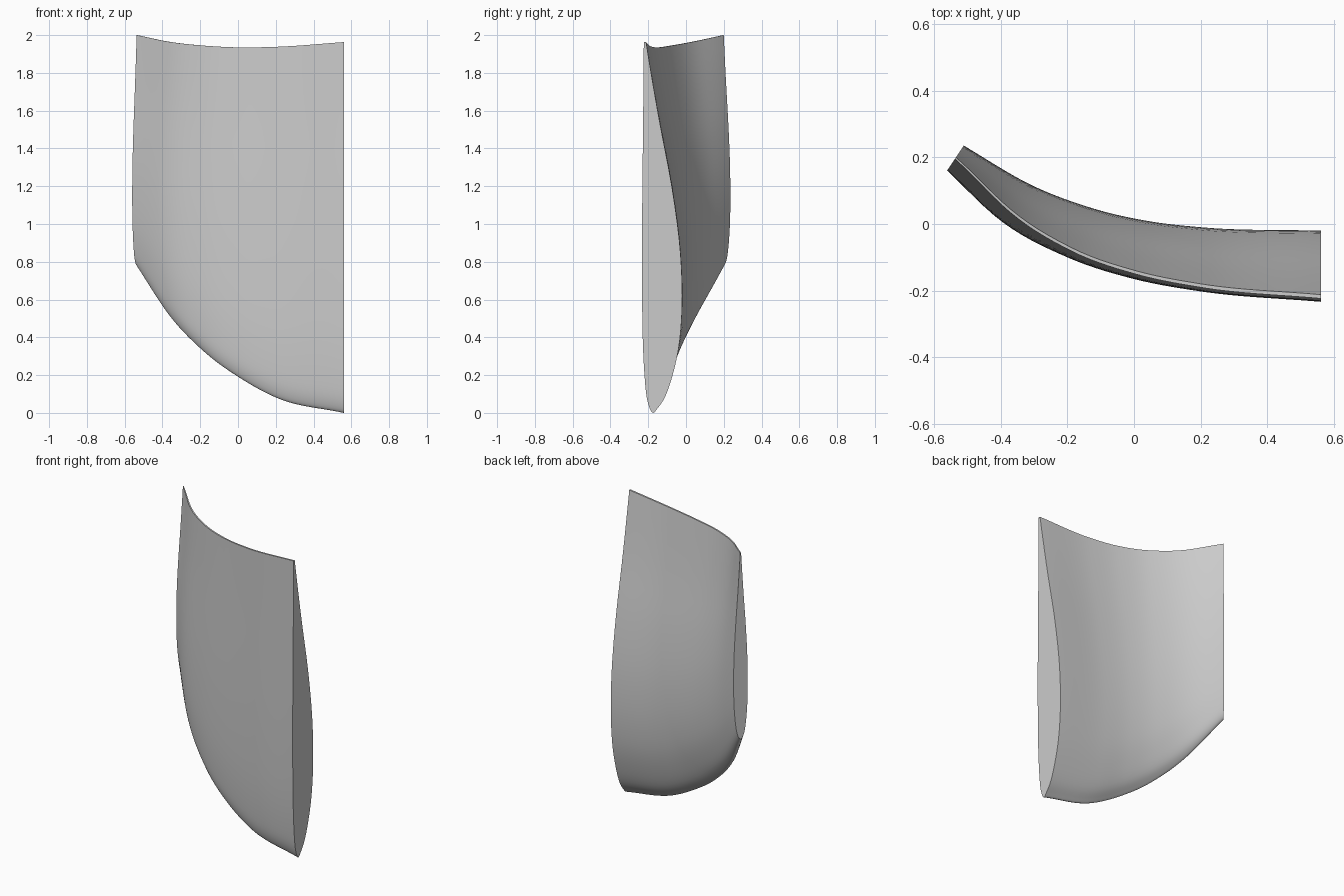
import bpy
import bmesh
import math
from mathutils import Vector

cube = bpy.data.objects.get("Cube")
if cube:
    bpy.data.objects.remove(cube)

grey = bpy.data.materials.new("plain_grey")
grey.use_nodes = True
colour = (0.6, 0.6, 0.6, 1)
grey.diffuse_color = colour
grey.node_tree.nodes["Principled BSDF"].inputs["Base Color"].default_value = colour


def smooth(keys, rows, t):
    """Cubic interpolation of rows of values over rising keys."""
    last = len(keys) - 1
    i = max(k for k in range(last) if keys[k] <= t or k == 0)

    def slope(k):
        a, b = max(k - 1, 0), min(k + 1, last)
        if a == k or b == k:
            return [(q - p) / (keys[b] - keys[a]) for p, q in zip(rows[a], rows[b])]
        h0, h1 = keys[k] - keys[a], keys[b] - keys[k]
        return [((m - p) / h0 * h1 + (q - m) / h1 * h0) / (h0 + h1)
                for p, m, q in zip(rows[a], rows[k], rows[b])]

    h = keys[i + 1] - keys[i]
    s = (t - keys[i]) / h
    e = s * s * (3 - 2 * s)
    c0, c1 = s * (1 - s) ** 2 * h, s * s * (s - 1) * h
    return [p + (q - p) * e + m * c0 + n * c1
            for p, q, m, n in zip(rows[i], rows[i + 1], slope(i), slope(i + 1))]


# Aerofoil section: cambered front depth, cambered back depth, symmetric thickness
section_keys = [0, .1, .2, .3, .45, .57, .68, .78, .9, 1]
section = list(zip(
    [.28, .2, .12, .07, .018, .002, 0, .01, .03, .045],
    [.28, .37, .56, .73, .945, 1, .93, .745, .395, .1],
    [0, .3, .56, .75, .96, 1, .92, .72, .36, .06]))

# Stations along the curve: front x y, back x y, bottom z, top z, symmetry
station_keys = [0, .36, .56, .76, .96, 1.12]
stations = [
    (.56, -.233, .56, -.02, 0, 1.963, 0),
    (.2, -.202, .215, -.011, .08, 1.938, .04),
    (0, -.165, .035, .01, .185, 1.935, .1),
    (-.2, -.1, -.14, .052, .325, 1.945, .22),
    (-.4, .01, -.33, .128, .53, 1.967, .55),
    (-.56, .16, -.51, .235, .78, 2, 1)]

SPAN, CHORD = 40, 32


def ring(bm, t):
    fx, fy, bx, by, low, high, w = smooth(station_keys, stations, t)
    front, back = Vector((fx, fy, 0)), Vector((bx, by, 0))
    sides = [[], []]
    for k in range(CHORD + 1):
        u = k / CHORD
        f, b, thick = smooth(section_keys, section, u)
        depths = (f + (.5 - thick / 2 - f) * w, b + (.5 + thick / 2 - b) * w)
        for side, d in zip(sides, depths):
            p = front.lerp(back, d)
            p.z = low + (high - low) * u * u
            side.append(p)
    # Front runs upward, back returns down to the shared nose point
    return [bm.verts.new(p) for p in sides[0] + sides[1][:0:-1]]


# Curved blade lofted through the sections, closed with flat ends
bm = bmesh.new()
rings = [ring(bm, station_keys[-1] * i / SPAN) for i in range(SPAN + 1)]
n = len(rings[0])
for a, b in zip(rings, rings[1:]):
    for k in range(n):
        m = (k + 1) % n
        bm.faces.new((a[k], a[m], b[m], b[k]))
bm.faces.new(rings[0])
bm.faces.new(rings[-1])
bmesh.ops.recalc_face_normals(bm, faces=bm.faces)

mesh = bpy.data.meshes.new("curved_blade")
bm.to_mesh(mesh)
bm.free()
mesh.materials.append(grey)
blade = bpy.data.objects.new("curved_blade", mesh)
bpy.context.collection.objects.link(blade)
bpy.context.view_layer.objects.active = blade
blade.select_set(True)
bpy.ops.object.shade_smooth_by_angle(angle=math.radians(35))
